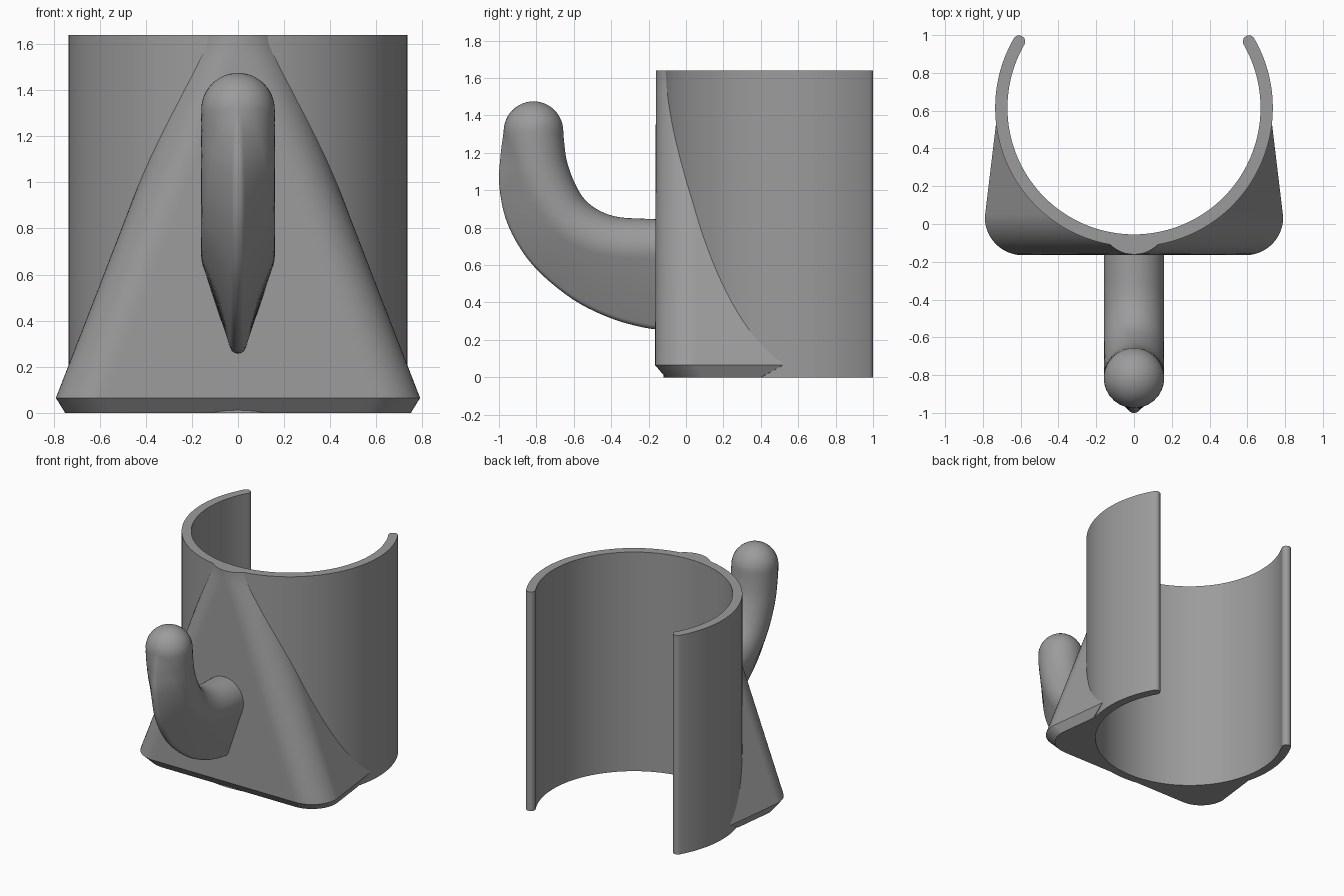
import bpy, bmesh, math
from mathutils import Vector

if "Cube" in bpy.data.objects:
    bpy.data.objects.remove(bpy.data.objects["Cube"])

H = 1.64                 # overall height
CY = 0.615               # sleeve axis
R_OUT, R_IN = 0.735, 0.67
R_MID = (R_OUT + R_IN) / 2

grey = bpy.data.materials.new("plain grey")
grey.diffuse_color = (0.33, 0.33, 0.33, 1)
grey.use_nodes = True
grey.node_tree.nodes["Principled BSDF"].inputs["Base Color"].default_value = grey.diffuse_color


def loft(name, sections, angle=30):
    """Closed solid through equal-length loops of points."""
    bm = bmesh.new()
    loops = [[bm.verts.new(p) for p in s] for s in sections]
    n = len(loops[0])
    for a, b in zip(loops, loops[1:]):
        for i in range(n):
            j = (i + 1) % n
            bm.faces.new((a[i], a[j], b[j], b[i]))
    # end caps, built as strips so concave outlines stay clean
    for lp in (loops[0], loops[-1]):
        for i in range(n // 2 - 1):
            bm.faces.new((lp[i], lp[i + 1], lp[n - 2 - i], lp[n - 1 - i]))
    bmesh.ops.remove_doubles(bm, verts=bm.verts, dist=1e-4)
    bmesh.ops.recalc_face_normals(bm, faces=bm.faces)
    me = bpy.data.meshes.new(name)
    bm.to_mesh(me)
    bm.free()
    ob = bpy.data.objects.new(name, me)
    bpy.context.collection.objects.link(ob)
    me.materials.append(grey)
    bpy.ops.object.select_all(action='DESELECT')
    ob.select_set(True)
    bpy.context.view_layer.objects.active = ob
    bpy.ops.object.shade_smooth_by_angle(angle=math.radians(angle))
    return ob


# Open sleeve: C-shaped section with rounded lips
def ring_point(r, a):
    return (r * math.cos(a), CY + r * math.sin(a))

N, LIP = 96, 6
a0, a1 = math.radians(150), math.radians(390)
angles = [a0 + (a1 - a0) * i / N for i in range(N + 1)]
tip = (R_OUT - R_IN) / 2

def lip(a, side):
    c = ring_point(R_MID, a)
    pts = []
    for k in range(1, LIP):
        t = math.pi / 2 * k / LIP
        r, s = math.sin(t) * tip, side * math.cos(t) * tip
        pts.append((r, (c[0] - s * math.sin(a), c[1] + s * math.cos(a)), a))
    return pts

def rim(sign):
    """One wall of the section, from lip to lip."""
    def off(entry):
        r, c, a = entry
        return (c[0] + sign * r * math.cos(a), c[1] + sign * r * math.sin(a))
    start = [off(e) for e in lip(a0, -1)]
    end = [off(e) for e in reversed(lip(a1, 1))]
    return start + [ring_point(R_MID + sign * tip, a) for a in angles] + end

section = rim(1) + rim(-1)[::-1]
loft("sleeve", [[(x, y, z) for x, y in section] for z in (0, H)])


# Triangular mounting plate, narrowing upwards and fading into the sleeve
def plate_section(z, w, front, back):
    r = min(0.2, w)
    yc = front + r
    half = []
    for i in range(25):                               # tapering side
        y = back + (yc - back) * i / 24
        half.append((w - 0.12 * (y - yc), y))
    for i in range(1, 13):                            # rounded corner
        t = math.pi / 2 * i / 12
        half.append((w - r + r * math.cos(t), yc - r * math.sin(t)))
    for i in range(1, 9):                             # flat front
        half.append(((w - r) * (1 - i / 8), front))
    outer = half + [(-x, y) for x, y in half[-2::-1]]
    a, b = [], []
    for x, y in outer:
        d = Vector((x, y - CY))
        base = d.normalized() * R_MID
        if d.length < R_MID:
            d = base
        a.append((d.x, d.y + CY, z))
        b.append((base.x, base.y + CY, z))
    return a + b[::-1]

Z0 = 0.065
plates = [plate_section(0, 0.75, -0.11, 0.40)]        # chamfered foot
for i in range(41):
    f = i / 40
    plates.append(plate_section(Z0 + (H - Z0) * f, 0.79 - 0.61 * f,
                                -0.165 + 0.004 * f, 0.52))
loft("mounting_plate", plates)


# Hook: teardrop section swept between an inner and an outer curve (y, z)
inner = [(-.12, .845), (-.22, .848), (-.36, .857), (-.46, .89), (-.54, .95),
         (-.595, 1.04), (-.635, 1.15), (-.65, 1.25), (-.655, 1.315)]
outer = [(-.12, .26), (-.21, .263), (-.40, .315), (-.61, .42), (-.82, .60),
         (-.95, .81), (-.998, 1.02), (-.992, 1.18), (-.975, 1.315)]

def smooth_path(pts, steps=5):
    p = [Vector(q) for q in pts]
    p = [2 * p[0] - p[1]] + p + [2 * p[-1] - p[-2]]
    out = []
    for i in range(1, len(p) - 2):
        a, b, c, d = p[i - 1:i + 3]
        for k in range(steps):
            t = k / steps
            out.append(0.5 * (2 * b + (c - a) * t + (2 * a - 5 * b + 4 * c - d) * t * t
                              + (3 * b - a - 3 * c + d) * t ** 3))
    return out + [p[-2]]

R1, R2 = 0.16, 0.035

def teardrop(p, q):
    u = (q - p).normalized()
    d = max((q - p).length - R1 - R2, R1 - R2 + 1e-4)
    th = math.acos((R1 - R2) / d)
    c1, c2 = p + u * R1, p + u * (R1 + d)
    pts = []
    for c, r, s, e, n in ((c2, R2, -th, th, 10), (c1, R1, th, 2 * math.pi - th, 27)):
        for i in range(n + 1):
            t = s + (e - s) * i / n
            v = c + u * r * math.cos(t)
            pts.append((r * math.sin(t), v.x, v.y))
    return pts

hook = [teardrop(p, q) for p, q in zip(smooth_path(inner), smooth_path(outer))]
end = hook[-1]
cy, cz = -0.815, 1.315
for i in range(1, 13):                                # domed end
    t = math.pi / 2 * i / 12
    k = max(math.cos(t), 0.001)
    hook.append([(x * k, cy + (y - cy) * k, cz + R1 * math.sin(t)) for x, y, _ in end])
loft("hook", hook, 40)
